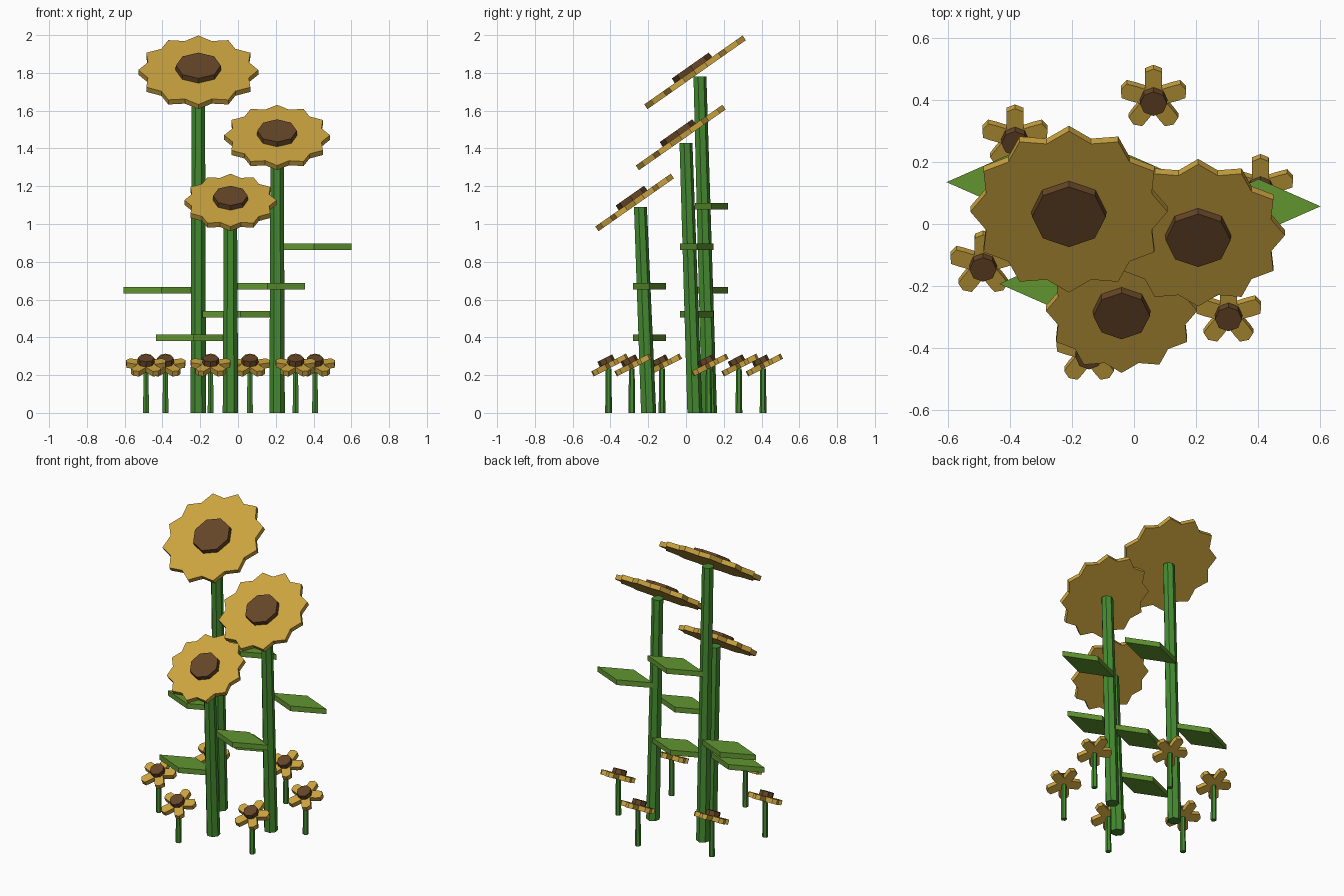
import bpy, bmesh
from math import sin, cos, pi, radians
from mathutils import Matrix, Vector

if "Cube" in bpy.data.objects:
    bpy.data.objects.remove(bpy.data.objects["Cube"])


def material(name, rgb):
    m = bpy.data.materials.new(name)
    m.diffuse_color = (*rgb, 1)
    m.use_nodes = True
    m.node_tree.nodes["Principled BSDF"].inputs["Base Color"].default_value = m.diffuse_color
    return m


PETAL = material("petal_yellow", (0.60, 0.37, 0.05))
SEED = material("seed_brown", (0.13, 0.06, 0.02))
STEM = material("stem_green", (0.06, 0.26, 0.03))
LEAF = material("leaf_green", (0.12, 0.30, 0.03))


def loft(name, rings, mat, matrix=Matrix()):
    """Closed solid through a list of equal-length rings, bottom to top."""
    bm = bmesh.new()
    rows = [[bm.verts.new(matrix @ Vector(p)) for p in ring] for ring in rings]
    n = len(rows[0])
    for a, b in zip(rows, rows[1:]):
        for i in range(n):
            j = (i + 1) % n
            bm.faces.new((a[i], a[j], b[j], b[i]))
    bm.faces.new(rows[0][::-1])
    bm.faces.new(rows[-1])
    bmesh.ops.recalc_face_normals(bm, faces=bm.faces)
    mesh = bpy.data.meshes.new(name)
    bm.to_mesh(mesh)
    bm.free()
    mesh.materials.append(mat)
    ob = bpy.data.objects.new(name, mesh)
    bpy.context.collection.objects.link(ob)
    return ob


def circle(n, r, c=(0, 0, 0)):
    return [(c[0] + r * sin(-2 * pi * i / n), c[1] + r * cos(2 * pi * i / n), c[2])
            for i in range(n)]


def polar(points, z):
    return [(-r * sin(a), r * cos(a), z) for a, r in points]


def tilted(center, degrees):
    return Matrix.Translation(center) @ Matrix.Rotation(radians(degrees), 4, 'X')


def head(prefix, outline, thick, seed_r, seed_h, frame):
    # petal plate with a raised seed disc
    loft(prefix + "_petals", [polar(outline, -thick / 2), polar(outline, thick / 2)], PETAL, frame)
    loft(prefix + "_seed_disc", [circle(8, seed_r, (0, 0, 0)),
                                 circle(8, seed_r * 0.97, (0, 0, seed_h))], SEED, frame)


def leaf(name, x, y, z):
    # flat diamond leaf
    rhomb = [(0.2, 0), (0, 0.088), (-0.2, 0), (0, -0.088)]
    loft(name, [[(x + u, y + v, z + h) for u, v in rhomb] for h in (-0.017, 0.017)], LEAF)


# Tall flowers: x, stem base y, stem top y, stem height, leaf y, head centre y and z, radius
TALL = [
    (-0.21, 0.122, 0.072, 1.78, 0.135, 0.048, 1.803, 0.318, -1),
    (0.207, 0.045, -0.002, 1.43, 0.057, -0.028, 1.458, 0.280, 1),
    (-0.04, -0.200, -0.243, 1.09, -0.193, -0.272, 1.114, 0.244, 1),
]
for k, (x, yb, yt, h, yl, yc, zc, r, s) in enumerate(TALL, 1):
    name = f"tall_flower_{k}"
    loft(name + "_stem", [circle(7, 0.042, (x, yb, 0)), circle(7, 0.036, (x, yt, h))], STEM)
    leaf(name + "_leaf_left", x - 0.195, yl, h * 0.365)
    leaf(name + "_leaf_right", x + 0.195, yl, h * 0.615)
    star = [(pi * i / 12, r * (0.87 if i % 2 else 1)) for i in range(24)]
    head(name, star, 0.03, r * 0.385, 0.044, tilted((x, yc, zc), 35))

# Small five-petalled flowers around the base
SMALL = [(-0.487, -0.127), (-0.384, 0.28), (-0.145, -0.41),
         (0.063, 0.408), (0.305, -0.287), (0.408, 0.12)]
lobes = []
for i in range(5):
    a = 2 * pi * i / 5
    lobes += [(a + radians(d), rr) for d, rr in
              ((-36, 0.046), (-21, 0.078), (-15, 0.103), (0, 0.111), (15, 0.103), (21, 0.078))]
for k, (x, y) in enumerate(SMALL, 1):
    name = f"small_flower_{k}"
    loft(name + "_stem", [circle(6, 0.018, (x, y, 0)), circle(6, 0.015, (x, y, 0.235))], STEM)
    head(name, lobes, 0.03, 0.045, 0.045, tilted((x, y, 0.25), 27))
